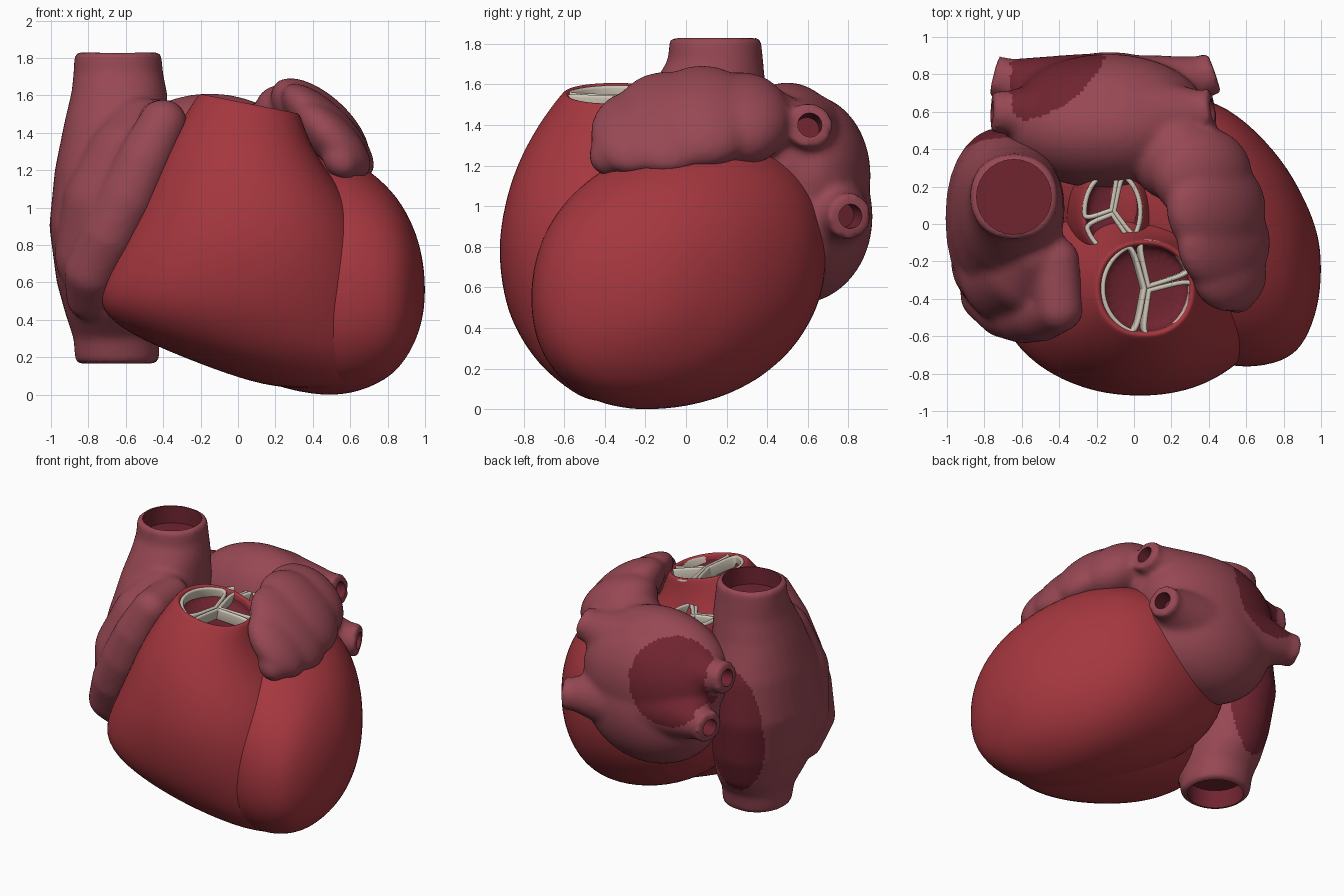
import bpy, bmesh, math
from mathutils import Matrix, Vector

cube = bpy.data.objects.get("Cube")
if cube:
    bpy.data.objects.remove(cube)


def material(name, rgb):
    m = bpy.data.materials.new(name)
    m.use_nodes = True
    m.diffuse_color = (*rgb, 1)
    m.node_tree.nodes["Principled BSDF"].inputs["Base Color"].default_value = (*rgb, 1)
    return m


RED = material("muscle red", (0.375, 0.038, 0.049))
PINK = material("atrium pink", (0.31, 0.065, 0.088))
DARK = material("inner maroon", (0.16, 0.018, 0.03))
CREAM = material("valve cream", (0.62, 0.56, 0.47))


def add_object(name, bm, mats):
    bmesh.ops.recalc_face_normals(bm, faces=bm.faces)
    me = bpy.data.meshes.new(name)
    bm.to_mesh(me)
    bm.free()
    ob = bpy.data.objects.new(name, me)
    bpy.context.collection.objects.link(ob)
    for m in mats:
        me.materials.append(m)
    return ob


def bake(ob, mats):
    # Replace the object's mesh by its modified result, keeping face colours
    dg = bpy.context.evaluated_depsgraph_get()
    me = bpy.data.meshes.new_from_object(ob.evaluated_get(dg), depsgraph=dg)
    ob.modifiers.clear()
    ob.data = me
    index = [f.material_index for f in me.polygons]
    me.materials.clear()
    for m in mats:
        me.materials.append(m)
    me.polygons.foreach_set("material_index", index)


def smooth(ob, angle=50):
    bpy.ops.object.select_all(action='DESELECT')
    ob.select_set(True)
    bpy.context.view_layer.objects.active = ob
    bpy.ops.object.shade_smooth_by_angle(angle=math.radians(angle))


def loft(bm, rows, axis='z', tilt=lambda t: 0, n=28, dark_end=False):
    # Each row is a station along the axis with the extents of its rounded section
    rings = []
    for t, a0, a1, b0, b1 in rows:
        ring = []
        for i in range(n):
            c, s = math.cos(math.tau * i / n), math.sin(math.tau * i / n)
            u = math.copysign(abs(c) ** 0.92, c) * (a1 - a0) / 2
            a = (a0 + a1) / 2 + u
            b = (b0 + b1) / 2 + math.copysign(abs(s) ** 0.92, s) * (b1 - b0) / 2
            lean = tilt(t) * u
            ring.append(bm.verts.new((a, b, t + lean) if axis == 'z' else (t, a, b + lean)))
        rings.append(ring)
    for r, q in zip(rings, rings[1:]):
        for i in range(n):
            j = (i + 1) % n
            f = bm.faces.new((r[i], r[j], q[j], q[i]))
            f.material_index = int(dark_end and q is rings[-1])
    bm.faces.new(rings[0])
    bm.faces.new(rings[-1]).material_index = int(dark_end)


def blob(bm, centre, radii, turn=0):
    m = Matrix.Translation(centre) @ Matrix.Rotation(turn, 4, 'Y') @ Matrix.Diagonal((*radii, 1))
    bmesh.ops.create_icosphere(bm, subdivisions=4, radius=1, matrix=m)


def chain(bm, points, steps=6):
    # Smooth sausage: spheres blended from point to point (x, y, z, radius)
    for p, q in zip(points, points[1:]):
        for k in range(steps):
            x, y, z, r = Vector(p).lerp(Vector(q), k / (steps - 1))
            blob(bm, (x, y, z), (r, r, r))


def tube(bm, start, end, r0, r1):
    p, q = Vector(start), Vector(end)
    m = Matrix.Translation((p + q) / 2) @ (q - p).to_track_quat('Z', 'Y').to_matrix().to_4x4()
    bmesh.ops.create_cone(bm, cap_ends=True, segments=28, radius1=r0, radius2=r1,
                          depth=(q - p).length, matrix=m)


def chamber(name, bm, holes, patch):
    # Fuse the shapes into one skin, hollow the vessels, then colour the inner patch
    ob = add_object(name, bm, [PINK, DARK])
    re = ob.modifiers.new("fuse", 'REMESH')
    re.mode, re.voxel_size = 'VOXEL', 0.02
    sm = ob.modifiers.new("soften", 'SMOOTH')
    sm.factor, sm.iterations = 0.5, 10
    bake(ob, [PINK, DARK])
    for f in ob.data.polygons:
        f.material_index = 1 if patch(f.center, f.normal) else 0
    cut = bmesh.new()
    for start, end, r in holes:
        tube(cut, start, end, r, r)
    for f in cut.faces:
        f.material_index = 1
    cutter = add_object(name + "_cutter", cut, [PINK, DARK])
    cutter.hide_render = True
    bo = ob.modifiers.new("hollow", 'BOOLEAN')
    bo.operation, bo.solver, bo.object = 'DIFFERENCE', 'EXACT', cutter
    bake(ob, [PINK, DARK])
    bpy.data.objects.remove(cutter)
    smooth(ob)


def muscle(name, rows, **kw):
    bm = bmesh.new()
    loft(bm, rows, **kw)
    ob = add_object(name, bm, [RED, DARK])
    sub = ob.modifiers.new("round", 'SUBSURF')
    sub.levels = sub.render_levels = 2
    bake(ob, [RED, DARK])
    smooth(ob, 70)


# Ventricles and the aortic root
muscle("left_ventricle", [
    (1.0, -.33, -.15, .48, .64), (.97, -.5, 0, .33, .82), (.9, -.66, .16, .19, .98),
    (.8, -.74, .34, .08, 1.12), (.6, -.78, .56, 0, 1.27), (.4, -.74, .68, 0, 1.32),
    (.15, -.6, .71, .06, 1.35), (-.15, -.35, .66, .2, 1.3), (-.4, -.15, .5, .4, 1.1),
    (-.5, 0, .35, .6, .9)], axis='x', tilt=lambda t: 0.13)

muscle("right_ventricle", [
    (.03, .25, .68, -.45, -.1), (.08, .02, .76, -.56, .1), (.2, -.3, .8, -.71, .2),
    (.32, -.58, .8, -.8, .22), (.45, -.75, .78, -.87, .25), (.6, -.74, .76, -.91, .25),
    (.8, -.64, .71, -.93, .25), (1, -.54, .63, -.9, .2), (1.2, -.43, .5, -.84, .06),
    (1.4, -.31, .38, -.73, -.05), (1.54, -.22, .34, -.62, -.08), (1.56, -.2, .32, -.6, -.09),
    (1.55, -.18, .3, -.58, -.11), (1.53, -.175, .295, -.575, -.115),
    (1.43, -.17, .29, -.57, -.12)],
    tilt=lambda t: -0.2 * min(1, max(0, (t - 1) * 2)), dark_end=True)

muscle("aortic_root", [
    (.8, -.4, .25, -.3, .45), (1.1, -.36, .18, -.24, .38), (1.33, -.31, .08, -.19, .31),
    (1.39, -.28, .05, -.16, .29), (1.385, -.26, .03, -.14, .27), (1.36, -.255, .025, -.135, .265),
    (1.27, -.25, .02, -.13, .26)], dark_end=True)


# Three-lobed valves: one thin upright band around each lobe
def valve(name, centre, rx, ry, angles, lean):
    for k, start in enumerate(angles):
        stop = angles[(k + 1) % 3]
        span = (stop - start) % 360
        mid = math.radians(start + span / 2)
        cu = bpy.data.curves.new(name, 'CURVE')
        cu.dimensions, cu.fill_mode = '2D', 'NONE'
        cu.extrude, cu.bevel_depth, cu.bevel_resolution = 0.03, 0.013, 2
        pts = [(0.06 * math.cos(mid), 0.06 * math.sin(mid))] * 2
        for i in range(9):
            a = math.radians(start + 4 + (span - 8) * i / 8)
            pts.append((math.cos(a), math.sin(a)))
        sp = cu.splines.new('NURBS')
        sp.points.add(len(pts) - 1)
        for p, (x, y) in zip(sp.points, pts):
            p.co = (x * rx, y * ry, 0, 1)
        sp.use_cyclic_u, sp.order_u, sp.resolution_u = True, 3, 5
        tmp = bpy.data.objects.new(name + "_path", cu)
        bpy.context.collection.objects.link(tmp)
        dg = bpy.context.evaluated_depsgraph_get()
        me = bpy.data.meshes.new_from_object(tmp.evaluated_get(dg), depsgraph=dg)
        bpy.data.objects.remove(tmp)
        ob = bpy.data.objects.new(f"{name}_lobe_{k + 1}", me)
        bpy.context.collection.objects.link(ob)
        ob.location, ob.rotation_euler = centre, (0, lean, 0)
        me.materials.clear()
        me.materials.append(CREAM)
        smooth(ob)


valve("pulmonary_valve", (.065, -.345, 1.505), .245, .25, (15, 105, 260), 0.2)
valve("aortic_valve", (-.115, .065, 1.36), .15, .21, (75, 195, 315), 0)

# Right atrium with both great veins and its flap over the ventricle
bm = bmesh.new()
loft(bm, [
    (.165, -.87, -.42, -.14, .31), (.3, -.88, -.42, -.18, .34), (.42, -.92, -.4, -.32, .42),
    (.6, -.97, -.38, -.46, .48), (.9, -1.01, -.38, -.46, .52), (1.2, -.98, -.38, -.36, .49),
    (1.45, -.93, -.37, -.25, .42), (1.62, -.89, -.38, -.15, .39), (1.72, -.88, -.4, -.09, .38),
    (1.83, -.875, -.41, -.08, .37)])
chain(bm, [(-.42, -.2, 1.45, .13), (-.4, -.45, 1.45, .13), (-.5, -.48, 1.25, .15),
           (-.59, -.48, 1.05, .16), (-.69, -.45, .85, .16), (-.78, -.38, .66, .15),
           (-.8, -.25, .52, .12)])
chain(bm, [(-.52, -.15, 1.42, .17), (-.58, -.24, 1.25, .24), (-.65, -.25, 1.0, .29),
           (-.71, -.2, .75, .27)])
chamber("right_atrium", bm,
        [((-.642, .145, 1.7), (-.642, .145, 1.95), .2),
         ((-.645, .085, .05), (-.645, .085, .3), .19)],
        lambda c, n: c.y > .1 and n.y > .15 and
        ((c.x + .7) / .21) ** 2 + ((c.z - .83) / .46) ** 2 < 1)

# Left atrium with four lung veins and its ear-shaped flap
bm = bmesh.new()
blob(bm, (-.15, .5, 1.2), (.53, .31, .41))
blob(bm, (-.13, .56, .95), (.51, .36, .43))
blob(bm, (-.14, .6, 1.15), (.52, .31, .4))
blob(bm, (.22, .36, 1.39), (.24, .24, .2))
for centre, radii, turn in [
        ((.36, .27, 1.43), (.3, .25, .19), .6), ((.44, .08, 1.44), (.33, .28, .16), .75),
        ((.48, -.1, 1.41), (.33, .27, .13), .8), ((.51, -.27, 1.36), (.26, .2, .12), .8),
        ((.55, -.38, 1.25), (.11, .1, .09), .8)]:
    blob(bm, centre, radii, turn)
veins = [((0, .56, 1.32), (.42, .61, 1.4), .26), ((0, .66, .97), (.43, .81, .95), .26),
         ((-.3, .58, 1.25), (-.76, .6, 1.3), .24), ((-.3, .68, 1.02), (-.75, .79, 1.0), .24)]
holes = []
for p, q, root in veins:
    p, q = Vector(p), Vector(q)
    d = (q - p).normalized()
    tube(bm, p, q, root, .09)
    tube(bm, q - d * .05, q, .115, .115)
    holes.append((q - d * .12, q + d * .1, .06))
chamber("left_atrium", bm, holes,
        lambda c, n: n.y > -.1 and c.x > -.66 and c.y > .52 and
        (c - Vector((-.43, .75, 1.24))).length < .31)
